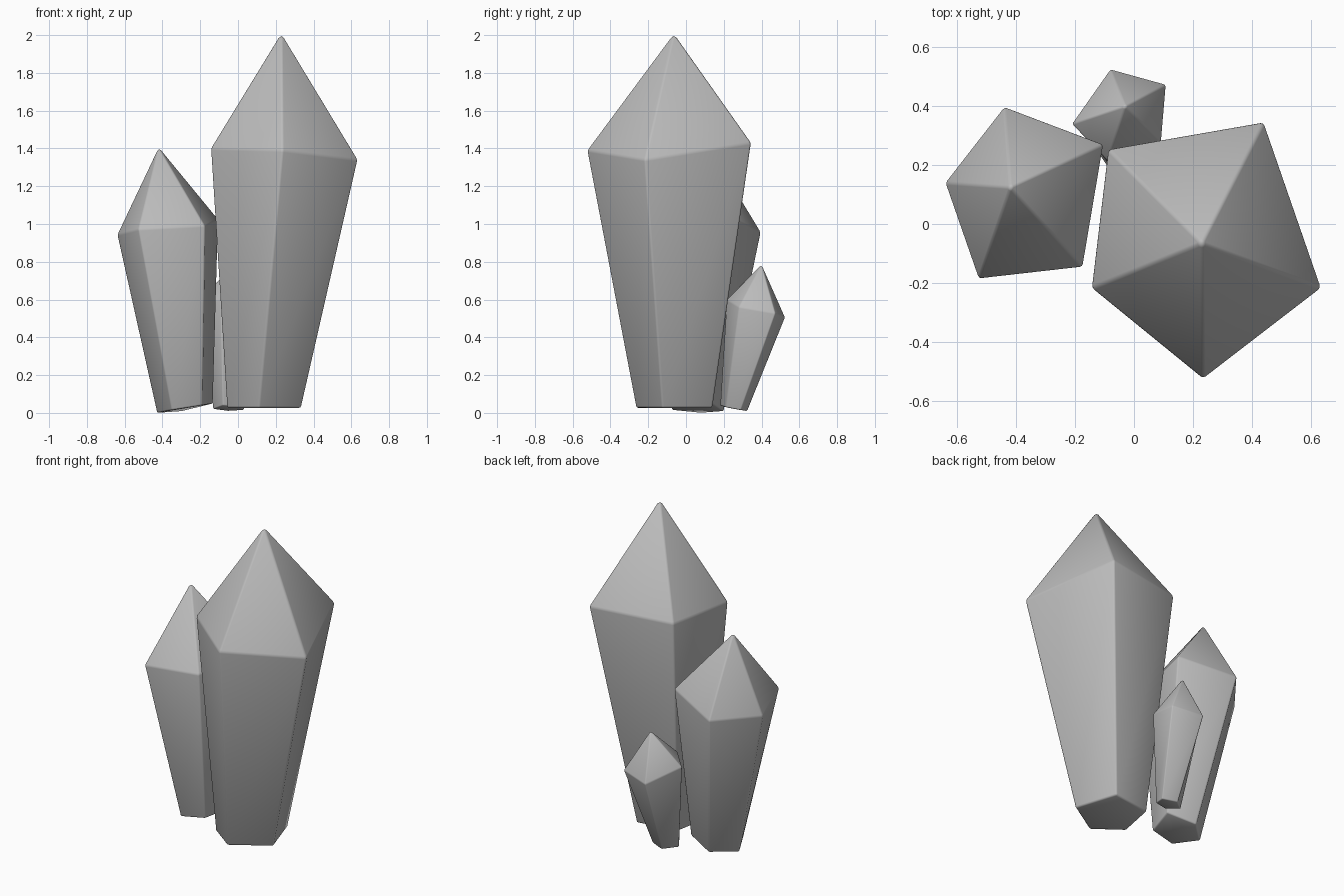
import bpy
import bmesh

cube = bpy.data.objects.get("Cube")
if cube:
    bpy.data.objects.remove(cube)

# One stone colour
stone = bpy.data.materials.new("grey_crystal")
stone.use_nodes = True
GREY = (0.5, 0.5, 0.5, 1)
stone.diffuse_color = GREY
stone.node_tree.nodes["Principled BSDF"].inputs["Base Color"].default_value = GREY


def crystal(name, tip, shoulder, foot, bevel):
    """Five-sided shaft that flares from foot to shoulder, closed by a pointed cap."""
    bm = bmesh.new()
    apex = bm.verts.new(tip)
    top = [bm.verts.new(p) for p in shoulder]
    low = [bm.verts.new(p) for p in foot]
    count = len(top)
    for i in range(count):
        j = (i + 1) % count
        bm.faces.new((top[i], top[j], apex))
        bm.faces.new((low[i], low[j], top[j], top[i]))
    bm.faces.new(low[::-1])
    bmesh.ops.recalc_face_normals(bm, faces=bm.faces)
    # Slightly softened edges
    bmesh.ops.bevel(bm, geom=list(bm.edges), offset=bevel, segments=2,
                    profile=0.5, affect='EDGES', clamp_overlap=True)
    for f in bm.faces:
        f.smooth = True
    mesh = bpy.data.meshes.new(name)
    bm.to_mesh(mesh)
    bm.free()
    mesh.materials.append(stone)
    obj = bpy.data.objects.new(name, mesh)
    bpy.context.collection.objects.link(obj)
    return obj


# Each ring runs counter-clockwise from its front right corner
crystal("large_crystal", (0.23, -0.065, 2.01),
        [(0.635, -0.217, 1.34), (0.44, 0.345, 1.43), (-0.087, 0.253, 1.425),
         (-0.143, -0.217, 1.4), (0.235, -0.525, 1.39)],
        [(0.335, -0.125, 0.027), (0.25, 0.14, 0.027), (-0.01, 0.1, 0.027),
         (-0.058, -0.14, 0.027), (0.11, -0.265, 0.027)], 0.01)

crystal("medium_crystal", (-0.42, 0.125, 1.408),
        [(-0.175, -0.145, 0.99), (-0.105, 0.27, 1.025), (-0.44, 0.397, 0.955),
         (-0.64, 0.14, 0.943), (-0.527, -0.185, 0.972)],
        [(-0.19, -0.06, 0.04), (-0.132, 0.14, 0.05), (-0.3, 0.2, 0.008),
         (-0.43, 0.08, 0), (-0.35, -0.075, 0.015)], 0.008)

crystal("small_crystal", (-0.03, 0.4, 0.787),
        [(0.092, 0.28, 0.56), (0.108, 0.473, 0.527), (-0.08, 0.525, 0.505),
         (-0.21, 0.34, 0.58), (-0.09, 0.215, 0.6)],
        [(0.01, 0.21, 0.03), (0.032, 0.29, 0.015), (-0.055, 0.325, 0.01),
         (-0.132, 0.26, 0.02), (-0.08, 0.18, 0.04)], 0.006)
